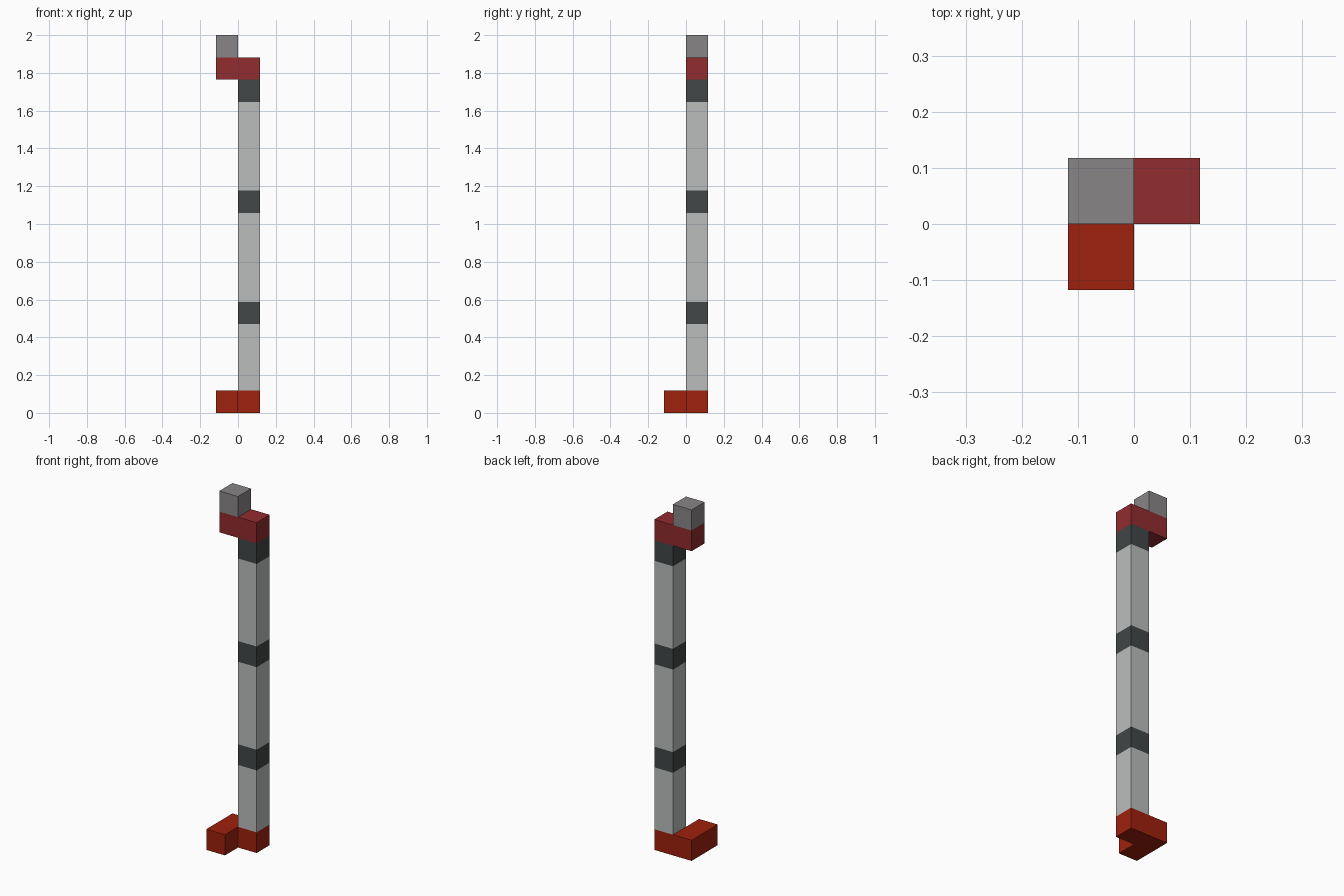
import bpy
import bmesh

cube = bpy.data.objects.get("Cube")
if cube:
    bpy.data.objects.remove(cube)

U = 2 / 17  # edge length of one block


def material(name, rgb):
    mat = bpy.data.materials.new(name)
    mat.use_nodes = True
    color = (*rgb, 1)
    mat.diffuse_color = color
    mat.node_tree.nodes["Principled BSDF"].inputs["Base Color"].default_value = color
    return mat


bright_red = material("bright red", (0.345, 0.015, 0.004))
dark_red = material("dark red", (0.283, 0.025, 0.028))
light_grey = material("light grey", (0.497, 0.515, 0.515))
mid_grey = material("mid grey", (0.25, 0.235, 0.237))
charcoal = material("charcoal", (0.053, 0.061, 0.061))


def prism(name, outline, levels, mats, caps=True):
    """Extrude an outline through block levels, one material per storey."""
    bm = bmesh.new()
    rings = [[bm.verts.new((x * U, y * U, z * U)) for x, y in outline] for z in levels]
    n = len(outline)
    for i, (low, high) in enumerate(zip(rings, rings[1:])):
        for k in range(n):
            j = (k + 1) % n
            face = bm.faces.new((low[k], low[j], high[j], high[k]))
            face.material_index = i % len(mats)
    if caps:
        bm.faces.new(rings[0][::-1])
        bm.faces.new(rings[-1])
    mesh = bpy.data.meshes.new(name)
    bm.to_mesh(mesh)
    bm.free()
    for mat in mats:
        mesh.materials.append(mat)
    obj = bpy.data.objects.new(name, mesh)
    bpy.context.collection.objects.link(obj)
    return obj


def rect(x0, x1, y0, y1):
    return [(x0, y0), (x1, y0), (x1, y1), (x0, y1)]


# L-shaped foot
prism("base", [(-1, -1), (0, -1), (0, 0), (1, 0), (1, 1), (-1, 1)], [0, 1], [bright_red])

# Tall pole with alternating light lengths and dark bands
prism("pole", rect(0, 1, 0, 1), [1, 4, 5, 9, 10, 14, 15], [light_grey, charcoal], caps=False)

# Overhanging arm and the block on its end
prism("top_arm", rect(-1, 1, 0, 1), [15, 16], [dark_red])
prism("top_block", rect(-1, 0, 0, 1), [16, 17], [mid_grey])
